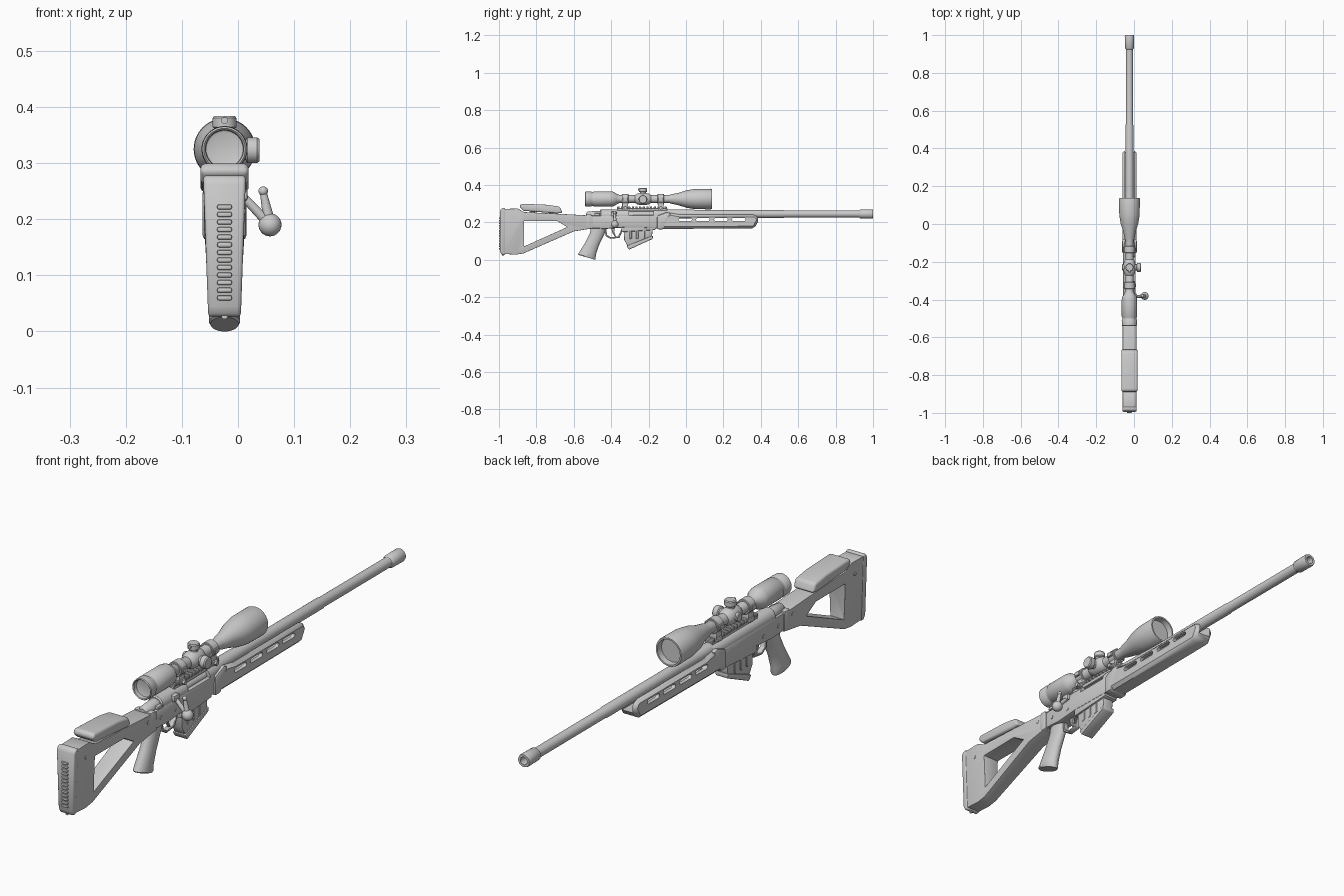
import bpy, bmesh
from math import sin, cos, pi, radians
from mathutils import Vector

if "Cube" in bpy.data.objects:
    bpy.data.objects.remove(bpy.data.objects["Cube"])

X = -0.024          # centre plane of the rifle
SZ = 0.325          # scope axis height
BZ = 0.245          # bore axis height
cutters = []


def finish(name, bm):
    bmesh.ops.recalc_face_normals(bm, faces=bm.faces)
    me = bpy.data.meshes.new(name)
    bm.to_mesh(me)
    bm.free()
    ob = bpy.data.objects.new(name, me)
    bpy.context.collection.objects.link(ob)
    return ob


def bevel(ob, width, seg):
    m = ob.modifiers.new("bevel", 'BEVEL')
    m.width, m.segments, m.limit_method, m.angle_limit = width, seg, 'ANGLE', radians(30)


def cut(ob, *tools):
    for t in tools:
        m = ob.modifiers.new("cut", 'BOOLEAN')
        m.operation, m.object, m.solver = 'DIFFERENCE', t, 'EXACT'
        t.hide_render = True
        cutters.append(t)


def prism(name, pts, half, bev=0, seg=2, x=X, taper=None):
    """Side outline (y, z) extruded across x; taper gives half width by z."""
    bm = bmesh.new()
    sides = []
    for s in (-1, 1):
        sides.append([bm.verts.new((x + s * (taper(z) if taper else half), y, z)) for y, z in pts])
    a, b = sides
    bm.faces.new(a)
    bm.faces.new(b[::-1])
    n = len(pts)
    for i in range(n):
        bm.faces.new((a[i], b[i], b[(i + 1) % n], a[(i + 1) % n]))
    ob = finish(name, bm)
    if bev:
        bevel(ob, bev, seg)
    return ob


def box(name, x, y, z, hx, hy, hz, bev=0, seg=2):
    return prism(name, [(y - hy, z - hz), (y + hy, z - hz), (y + hy, z + hz), (y - hy, z + hz)], hx, bev, seg, x)


def bridge(bm, rings):
    n = len(rings[0])
    for p, q in zip(rings, rings[1:]):
        for i in range(n):
            bm.faces.new((p[i], p[(i + 1) % n], q[(i + 1) % n], q[i]))
    bm.faces.new(rings[0])
    bm.faces.new(rings[-1])


def lathe(name, prof, origin, axis=(0, 1, 0), n=40):
    """Profile (distance along axis, radius) turned round an axis."""
    bm = bmesh.new()
    o, q = Vector(origin), Vector(axis).to_track_quat('Z', 'Y')
    bridge(bm, [[bm.verts.new(o + q @ Vector((r * cos(2 * pi * i / n), r * sin(2 * pi * i / n), t)))
                 for i in range(n)] for t, r in prof])
    return finish(name, bm)


def loft(name, stations, n=28):
    """Ellipses spanning rear point to front point, with a half width."""
    bm = bmesh.new()
    rings = []
    for y0, z0, y1, z1, w in stations:
        c, d = Vector((X, (y0 + y1) / 2, (z0 + z1) / 2)), Vector((0, (y1 - y0) / 2, (z1 - z0) / 2))
        rings.append([bm.verts.new(c + d * cos(2 * pi * i / n) + Vector((w * sin(2 * pi * i / n), 0, 0)))
                      for i in range(n)])
    bridge(bm, rings)
    return finish(name, bm)


def ball(name, c, r):
    bm = bmesh.new()
    bmesh.ops.create_uvsphere(bm, u_segments=24, v_segments=14, radius=r)
    bmesh.ops.translate(bm, verts=bm.verts, vec=c)
    return finish(name, bm)


def rod(name, a, b, ra, rb):
    d = Vector(b) - Vector(a)
    return lathe(name, [(0, ra), (d.length, rb)], a, d, 20)


# Skeleton stock with a triangular opening
def butt_width(z):
    return 0.027 + 0.009 * min(1, max(0, (z - 0.03) / 0.15))


stock = prism("stock", [(-.985, .272), (-.9, .274), (-.865, .255), (-.66, .245), (-.5, .236), (-.5, .168),
                        (-.6, .152), (-.87, .034), (-.91, .028), (-.985, .032)], .035, taper=butt_width)
cut(stock, prism("stock_opening", [(-.865, .208), (-.69, .208), (-.635, .175), (-.865, .072)], .1))
bevel(stock, .011, 3)

# Recoil pad with grip ribs
prism("butt_pad", [(-.994, .262), (-.986, .277), (-.968, .279), (-.968, .026), (-.985, .026), (-.994, .045)],
      .036, .007, 3, taper=lambda z: butt_width(z) + .002)
for i in range(13):
    box("pad_rib", X, -.994, .06 + i * .0135, .013, .006, .0045, .003)
lathe("pad_screw", [(0, .006), (.012, .006)], (X, -.985, .028), (0, 1, 0), 16)

# Cheek rest on its two posts
prism("cheek_rest", [(-.892, .285), (-.88, .3), (-.74, .294), (-.675, .284), (-.66, .252), (-.69, .248),
                     (-.87, .262)], .043, .016, 4)
for y in (-.82, -.72):
    lathe("cheek_post", [(0, .012), (.07, .012)], (X, y, .21), (0, 0, 1), 16)

# Chassis, grip and joint collar
prism("chassis", [(-.53, .236), (-.1, .24), (-.1, .168), (-.16, .168), (-.34, .172), (-.43, .165), (-.53, .17)],
      .033, .008, 2)
prism("stock_collar", [(-.535, .243), (-.505, .243), (-.505, .165), (-.535, .165)], .037, .006, 2)
loft("pistol_grip", [(-.505, .185, -.42, .175, .026), (-.513, .145, -.44, .13, .024), (-.54, .09, -.465, .078, .025),
                     (-.568, .045, -.482, .028, .027), (-.577, .03, -.483, .006, .028), (-.574, .026, -.486, .0, .025)])

# Side pins through stock and chassis
for y, z, h in ((-.92, .225, .037), (-.55, .215, .037), (-.47, .2, .035), (-.38, .195, .035), (-.14, .2, .035)):
    lathe("cross_pin", [(-h, .007), (h, .007)], (X, y, z), (1, 0, 0), 16)

# Action with ejection port, bolt body and shroud
action = lathe("action", [(-.46, .027), (-.455, .031), (-.1, .031), (-.085, .026)], (X, 0, .238))
cut(action, box("port_cutter", X + .035, -.24, .255, .03, .065, .018))
lathe("bolt_body", [(-.5, .018), (-.14, .018)], (X, 0, .24), n=24)
lathe("bolt_shroud", [(-.535, .012), (-.525, .02), (-.47, .024), (-.45, .024)], (X, 0, .238), n=28)
box("safety_catch", X + .026, -.475, .243, .008, .014, .006, .003)

# Bolt handle
knob = (.057, -.381, .19)
rod("bolt_handle", (.0, -.385, .25), knob, .007, .009)
rod("bolt_lever", (.045, -.381, .248), knob, .006, .011)
ball("bolt_knob", knob, .0205)
ball("bolt_lever_tip", (.045, -.381, .25), .0085)
box("bolt_handle_root", X + .026, -.385, .245, .015, .016, .012, .004)

# Trigger and guard
guard = [(-.435, .168), (-.43, .128), (-.405, .112), (-.355, .118), (-.335, .165)]
inner = [(-.345, .165), (-.362, .126), (-.402, .12), (-.422, .133), (-.427, .168)]
prism("trigger_guard", guard + inner, .011, .002, 1)
prism("trigger", [(-.4, .17), (-.38, .17), (-.384, .148), (-.374, .124), (-.38, .122), (-.394, .146)], .006, .002, 1)

# Magazine with base plate and side ribs
prism("magazine_well", [(-.345, .19), (-.165, .19), (-.162, .16), (-.345, .148)], .03, .005, 2)
prism("magazine", [(-.335, .18), (-.175, .18), (-.185, .118), (-.309, .066), (-.33, .105)][:2]
      + [(-.183, .118), (-.306, .064), (-.33, .105)], .023, .004, 2)
prism("magazine_base", [(-.318, .074), (-.177, .13), (-.178, .112), (-.305, .054)], .027, .004, 2)
for y in (-.295, -.26, -.225):
    prism("magazine_rib", [(y - .006, .155), (y + .006, .155), (y + .006, .115), (y - .006, .109)], .0255, .002, 1)

# Handguard: chamfered channel with four slots each side
hand = prism("handguard", [(-.09, .252), (-.03, .241), (.372, .241), (.392, .215), (.365, .168), (-.15, .165),
                           (-.15, .19)], .038, .012, 1)
tools = [box("channel_cutter", X, .22, .245, .0235, .25, .05)]
for y in (-.005, .09, .187, .282):
    cap = [(y + s * .028 + .0085 * cos(a), .215 + .0085 * sin(a)) for s, a0 in ((1, -pi / 2), (-1, pi / 2))
           for a in [a0 + k * pi / 6 for k in range(7)]]
    tools.append(prism("slot_cutter", cap, .1))
cut(hand, *tools)
prism("handguard_shoulder", [(-.155, .235), (-.1, .256), (-.08, .25), (-.12, .163), (-.155, .163)], .039, .008, 2)

# Barrel and hollow muzzle
lathe("barrel", [(-.1, .025), (.0, .024), (.1, .021), (.52, .021), (.53, .019), (.95, .019)], (X, 0, BZ))
lathe("muzzle", [(.925, .019), (.932, .024), (.994, .025), (1, .023), (1, .014), (.94, .013)], (X, 0, BZ))

# Scope rail with cross slots
box("rail_base", X, -.235, .268, .016, .135, .008, .002, 1)
for i in range(14):
    box("rail_tooth", X, -.362 + i * .0195, .279, .019, .006, .006, .002, 1)

# Scope body: eyepiece, tube and objective bell, both ends recessed
lathe("scope_body", [(-.52, .028), (-.522, .033), (-.537, .034), (-.54, .037), (-.537, .04), (-.51, .041),
                     (-.505, .038), (-.495, .038), (-.49, .041), (-.4, .041), (-.385, .038), (-.37, .028),
                     (-.355, .021), (-.09, .021), (-.075, .026), (-.04, .033), (.0, .046), (.035, .052),
                     (.05, .054), (.132, .055), (.138, .053), (.138, .047), (.115, .045)], (X, 0, SZ), n=48)

# Turrets on a rounded saddle
lathe("turret_saddle", [(-.272, .021), (-.262, .028), (-.245, .032), (-.215, .032), (-.198, .028), (-.188, .021)],
      (X, 0, SZ))
turret = [(0, .017), (.038, .017), (.039, .021), (.041, .023), (.058, .023), (.062, .02)]
lathe("side_turret", turret, (X, -.23, SZ - .002), (1, 0, 0), 32)
lathe("top_turret", [(t * .955, r * .92) for t, r in turret], (X, -.23, SZ), (0, 0, 1), 32)
lathe("left_cap", [(0, .017), (.036, .017), (.039, .014)], (X, -.23, SZ), (-1, 0, 0), 32)
lathe("turret_screw", [(-.026, .006), (-.02, .006)], (X, -.23, .376), n=16)

# Scope rings with clamp feet and screws
for y in (-.325, -.135):
    lathe("scope_ring", [(y - .018, .026), (y - .016, .028), (y + .016, .028), (y + .018, .026)], (X, 0, SZ), n=32)
    box("ring_foot", X, y, .29, .02, .016, .014, .003)
    box("ring_clamp", X, y, .277, .025, .014, .008, .003)
    lathe("clamp_nut", [(0, .009), (.034, .009)], (X, y, .278), (1, 0, 0), 6)
    for s in (-1, 1):
        box("ring_lug", X + s * .027, y, SZ, .006, .014, .009, .002, 1)

# Bake modifiers, drop cutters, smooth shading with sharp edges kept
bpy.ops.object.select_all(action='SELECT')
bpy.context.view_layer.objects.active = stock
bpy.ops.object.convert(target='MESH')
for c in cutters:
    bpy.data.objects.remove(c, do_unlink=True)
bpy.ops.object.select_all(action='SELECT')
bpy.context.view_layer.objects.active = stock
bpy.ops.object.shade_smooth_by_angle(angle=radians(35))
